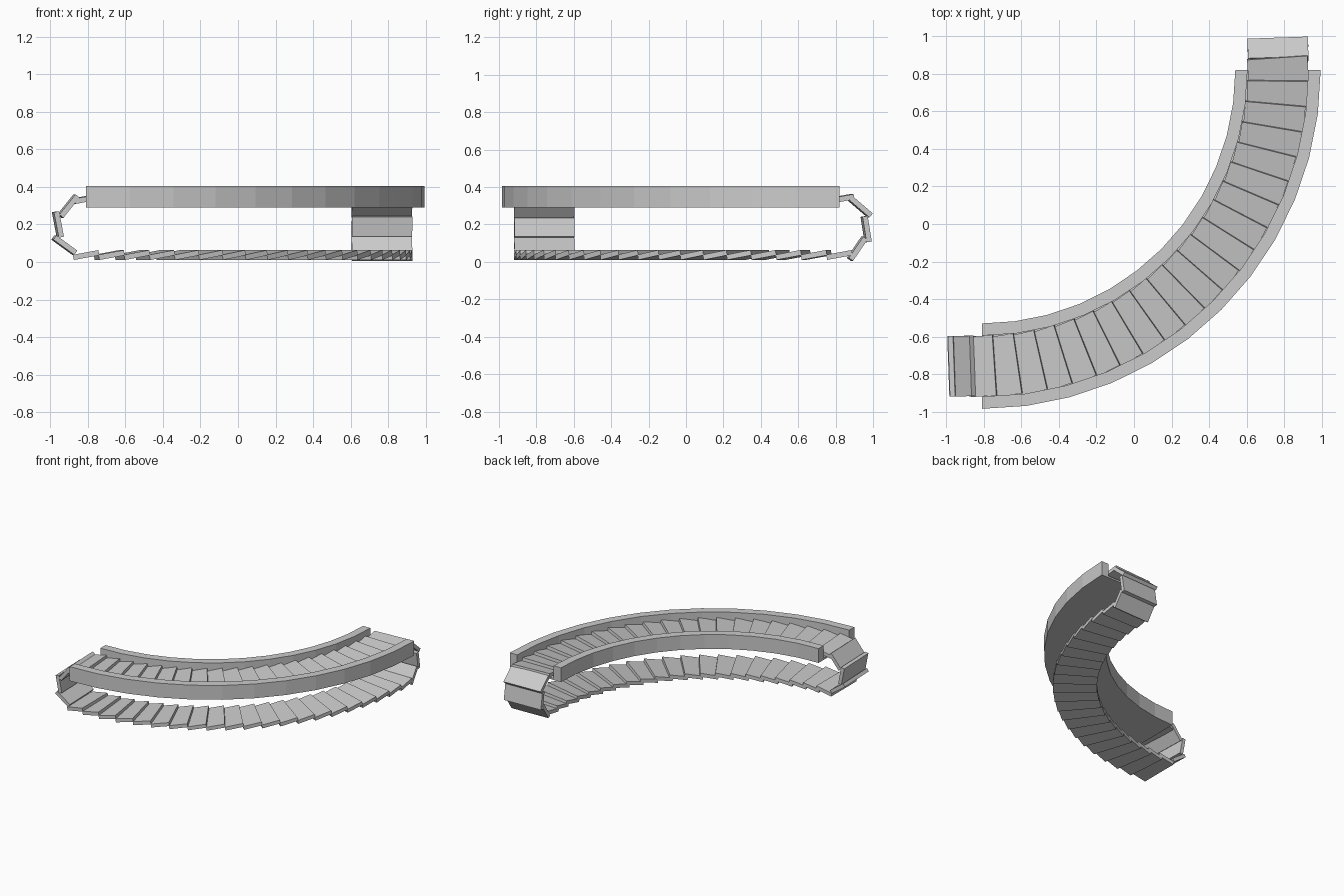
import bpy, bmesh, math
from mathutils import Matrix, Vector

if "Cube" in bpy.data.objects:
    bpy.data.objects.remove(bpy.data.objects["Cube"])

grey = bpy.data.materials.new("plain_grey")
grey.diffuse_color = (0.6, 0.6, 0.6, 1)
grey.use_nodes = True
grey.node_tree.nodes["Principled BSDF"].inputs["Base Color"].default_value = grey.diffuse_color

CX, CY = -0.81, 0.82            # centre of the quarter turn
R_IN, R_OUT, WALL = 1.35, 1.805, 0.065
R_MID = (R_IN + R_OUT) / 2
Z0, FLOOR, Z1 = 0.29, 0.304, 0.405
SLAT = (0.138, 0.322, 0.028)    # length, width, thickness


def finish(name, bm):
    bmesh.ops.recalc_face_normals(bm, faces=bm.faces)
    me = bpy.data.meshes.new(name)
    bm.to_mesh(me)
    bm.free()
    me.materials.append(grey)
    bpy.context.collection.objects.link(bpy.data.objects.new(name, me))


def polar(r, a, z):
    return Vector((CX + r * math.sin(a), CY - r * math.cos(a), z))


# Curved U-shaped trough: cross-section swept through twelve flat segments
section = [(R_IN, Z0), (R_OUT, Z0), (R_OUT, Z1), (R_OUT - WALL, Z1),
           (R_OUT - WALL, FLOOR), (R_IN + WALL, FLOOR), (R_IN + WALL, Z1), (R_IN, Z1)]
bm = bmesh.new()
rings = [[bm.verts.new(polar(r, math.radians(7.5 * i), z)) for r, z in section]
         for i in range(13)]
for a, b in zip(rings, rings[1:]):
    for j in range(8):
        k = (j + 1) % 8
        bm.faces.new((a[j], a[k], b[k], b[j]))
bm.faces.new(rings[0])
bm.faces.new(rings[-1])
finish("curved_trough", bm)


def slat(bm, angle, along, z, pitch, yaw):
    """One belt slat at a turn angle, shifted along the tangent and pitched."""
    a = math.radians(angle)
    pos = polar(R_MID, a, z) + Vector((math.cos(a), math.sin(a), 0)) * along
    m = (Matrix.Translation(pos) @ Matrix.Rotation(a + math.radians(yaw), 4, 'Z')
         @ Matrix.Rotation(-pitch, 4, 'Y') @ Matrix.Diagonal((*SLAT, 1)))
    bmesh.ops.create_cube(bm, size=1, matrix=m)


# Upper and lower runs of overlapping slats
tilt = math.radians(10.5)
for name, z, yaw in (("upper_belt_slats", 0.336, 3.8), ("lower_belt_slats", 0.037, 0)):
    bm = bmesh.new()
    for i in range(21):
        slat(bm, 4.5 * i, 0, z, tilt, yaw)
    finish(name, bm)

# Slats folding around each end: (offset past the end, height, direction along, direction up)
ends = {
    "left_end_slats": (0, [(-0.094, 0.298, -16.5, -20.5),
                           (-0.15, 0.20, 5, -26),
                           (-0.116, 0.09, 22, -16)]),
    "back_end_slats": (90, [(0.095, 0.07, 15, 22),
                            (0.143, 0.175, -4, 25),
                            (0.112, 0.293, -21, 18)]),
}
for name, (angle, parts) in ends.items():
    bm = bmesh.new()
    for along, z, du, dv in parts:
        slat(bm, angle, along, z, math.atan2(dv, du), 2)
    finish(name, bm)
